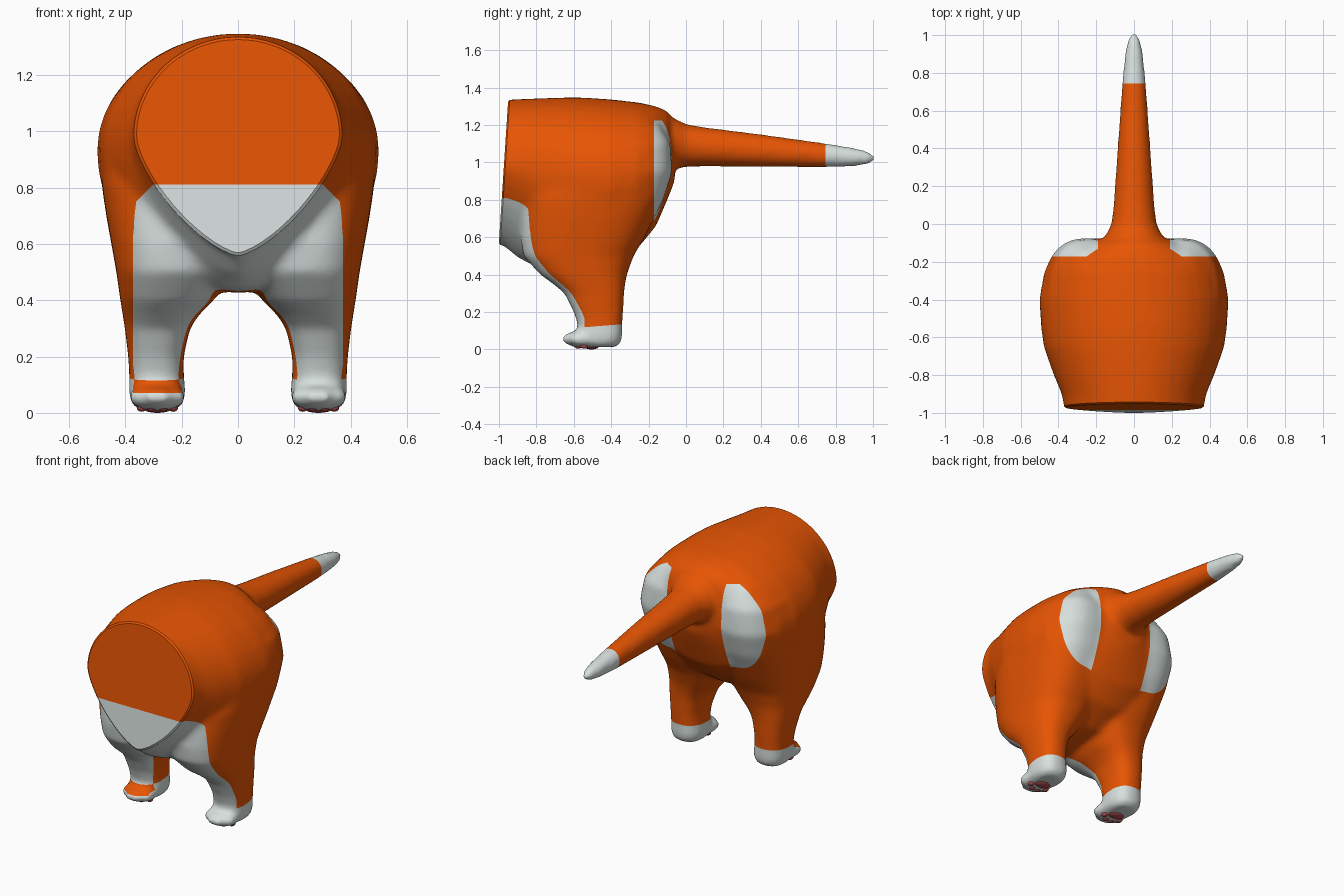
import bpy, bmesh, math
from mathutils import Vector

if "Cube" in bpy.data.objects:
    bpy.data.objects.remove(bpy.data.objects["Cube"])


def material(name, rgb):
    m = bpy.data.materials.new(name)
    m.diffuse_color = (*rgb, 1)
    m.use_nodes = True
    m.node_tree.nodes["Principled BSDF"].inputs["Base Color"].default_value = m.diffuse_color
    return m


ORANGE = material("orange_fur", (0.82, 0.092, 0.001))
WHITE = material("white_fur", (0.68, 0.745, 0.73))
PINK = material("pad_pink", (0.42, 0.07, 0.08))


def spow(v, e):
    return math.copysign(abs(v) ** e, v)


def loft(bm, rings):
    """Skin a list of point rings and close both ends."""
    rows = [[bm.verts.new(p) for p in ring] for ring in rings]
    n = len(rows[0])
    for a, b in zip(rows, rows[1:]):
        for i in range(n):
            bm.faces.new((a[i], a[(i + 1) % n], b[(i + 1) % n], b[i]))
    bm.faces.new(rows[0])
    bm.faces.new(rows[-1])


def angles(n=40):
    return [2 * math.pi * i / n for i in range(n)]


def torso_ring(y, w, top, mid, bot, p):
    pts = []
    for a in angles():
        c, s = math.cos(a), math.sin(a)
        e = 1 if s >= 0 else 2 / p
        h = top - mid if s >= 0 else mid - bot
        pts.append((w * spow(c, e), y, mid + h * spow(s, e)))
    return pts


def leg_ring(side, z, x0, x1, y0, y1):
    e = 2 / 2.5
    return [(side * ((x0 + x1) / 2 + (x1 - x0) / 2 * spow(math.cos(a), e)),
             (y0 + y1) / 2 + (y1 - y0) / 2 * spow(math.sin(a), e), z) for a in angles()]


def tail_ring(y, rx, z, rz):
    return [(rx * math.cos(a), y, z + rz * math.sin(a)) for a in angles(24)]


def blob(bm, centre, size):
    vs = bmesh.ops.create_uvsphere(bm, u_segments=16, v_segments=10, radius=1)["verts"]
    for v in vs:
        v.co = Vector(centre) + Vector(v.co[i] * size[i] for i in range(3))


# half width, top, widest height, bottom and lower roundness along y
TORSO = [(-1.06, .365, 1.33, .98, .555, 1.4), (-.985, .368, 1.333, .98, .56, 1.4),
         (-.9, .383, 1.338, .97, .49, 1.5), (-.8, .425, 1.342, .95, .44, 1.8),
         (-.65, .478, 1.347, .94, .425, 2), (-.55, .492, 1.347, .93, .43, 2),
         (-.4, .502, 1.337, .93, .45, 2), (-.25, .475, 1.32, .94, .55, 2),
         (-.16, .38, 1.3, .97, .66, 2), (-.1, .25, 1.275, 1.0, .8, 2),
         (-.06, .12, 1.22, 1.02, .9, 2)]
# height, inner x, outer x, front y, back y
LEG = [(.012, .215, .355, -.54, -.38), (.03, .195, .378, -.57, -.35),
       (.07, .185, .388, -.58, -.34), (.13, .192, .386, -.578, -.341),
       (.2, .193, .39, -.6, -.336), (.3, .17, .402, -.65, -.331),
       (.35, .137, .41, -.71, -.325), (.4, .085, .418, -.78, -.316),
       (.5, .02, .432, -.87, -.28),
       (.6, 0, .45, -.885, -.22), (.7, 0, .468, -.88, -.17),
       (.8, 0, .483, -.87, -.12), (.95, 0, .492, -.8, -.073),
       (1.1, .02, .455, -.75, -.083), (1.2, .1, .36, -.7, -.14), (1.25, .15, .28, -.6, -.2)]
# y, half width, centre height, half height
TAIL = [(-.2, .16, 1.1, .15), (-.06, .15, 1.1, .135), (0, .12, 1.09, .115),
        (.1, .109, 1.083, .105), (.4, .088, 1.063, .088), (.74, .064, 1.038, .066),
        (.9, .049, 1.028, .05), (.97, .036, 1.024, .038), (1.008, .015, 1.023, .018)]

# Torso, legs, paws and tail blended into one skin
bm = bmesh.new()
loft(bm, [torso_ring(*t) for t in TORSO])
loft(bm, [tail_ring(*t) for t in TAIL])
for s in (-1, 1):
    loft(bm, [leg_ring(s, *t) for t in LEG])
    blob(bm, (s * .286, -.54, .055), (.1, .115, .05))
    for x, y in ((.218, -.575), (.263, -.61), (.309, -.61), (.354, -.575)):
        blob(bm, (s * x, y, .056), (.034, .055, .036))
bmesh.ops.recalc_face_normals(bm, faces=bm.faces[:])
mesh = bpy.data.meshes.new("body")
bm.to_mesh(mesh)
bm.free()
body = bpy.data.objects.new("body", mesh)
bpy.context.collection.objects.link(body)
bpy.context.view_layer.objects.active = body
body.select_set(True)
m = body.modifiers.new("blend", 'REMESH')
m.mode, m.voxel_size = 'VOXEL', 0.014
m = body.modifiers.new("relax", 'SMOOTH')
m.factor, m.iterations = 0.5, 18
for name in ("blend", "relax"):
    bpy.ops.object.modifier_apply(modifier=name)

bm = bmesh.new()
bm.from_mesh(body.data)

# Flat, slightly tilted front end with a softened rim
tilt = Vector((0, -.77, .05)).normalized()
res = bmesh.ops.bisect_plane(bm, geom=bm.verts[:] + bm.edges[:] + bm.faces[:],
                             plane_co=(0, -.943, 1.33), plane_no=tilt, clear_outer=True)
rim = [g for g in res["geom_cut"] if isinstance(g, bmesh.types.BMEdge)]
cap = bmesh.ops.holes_fill(bm, edges=rim, sides=0)["faces"]
bmesh.ops.recalc_face_normals(bm, faces=bm.faces[:])
bmesh.ops.inset_region(bm, faces=cap, thickness=.01, depth=.008)


def cut(co, no, test):
    """Split the faces that pass the test along a plane."""
    faces = [f for f in bm.faces if test(f.calc_center_median())]
    geom = set(faces)
    for f in faces:
        geom.update(f.verts)
        geom.update(f.edges)
    bmesh.ops.bisect_plane(bm, geom=list(geom), plane_co=co, plane_no=no)


# Rear edge of the white chest and leg fronts, as height and y
EDGE = [(.08, -.54), (.2, -.545), (.29, -.575), (.38, -.645), (.46, -.755),
        (.54, -.81), (.64, -.835), (.83, -.85)]


def edge_y(z):
    for (z0, y0), (z1, y1) in zip(EDGE, EDGE[1:]):
        if z <= z1:
            return y0 + (y1 - y0) * (z - z0) / (z1 - z0)
    return EDGE[-1][1]


# Cut the fur colour borders
for (z0, y0), (z1, y1) in zip(EDGE, EDGE[1:]):
    cut((0, y0, z0), (0, z1 - z0, y0 - y1),
        lambda c: z0 - .01 < c.z < z1 + .01 and abs(c.y - edge_y(c.z)) < .06)
cut((0, 0, .81), (0, 0, 1), lambda c: c.y < -.8)
cut((0, .745, 0), (0, 1, 0), lambda c: c.y > .6)
cut((0, -.5, .122), (0, -.08, 1), lambda c: c.z < .2)
cut((0, -.5, .07), (0, 0, 1), lambda c: c.x < 0 and c.z < .12 and c.y < -.5)
cut((0, -.172, 0), (0, 1, 0), lambda c: -.3 < c.y < -.1 and c.z > .6)
for z in (.68, 1.225):
    cut((0, 0, z), (0, 0, 1), lambda c: -.25 < c.y < 0 and abs(c.x) > .1)
for s in (-1, 1):
    cut((s * .19, 0, 0), (1, 0, 0), lambda c: -.25 < c.y < 0 and c.z > .6)
    cut((s * .372, 0, 0), (1, 0, 0), lambda c: c.y < -.5 and c.z < .85)
    cut((s * .372, 0, .74), (s, 0, 1), lambda c: c.y < -.75 and .7 < c.z < .84)


def is_white(c):
    x = abs(c.x)
    if c.y > .745:                                   # tail tip
        return True
    if -.172 < c.y < 0 and x > .19 and .68 < c.z < 1.225:   # rump patches
        return True
    if c.z < .122 + .08 * (c.y + .5):                # paws, one with an orange instep
        return not (c.x < 0 and c.z > .07 and c.y < -.54 and .2 < x < .372)
    return c.z < .81 and x < .372 and x + c.z < 1.112 and c.y < edge_y(c.z)


body.data.materials.clear()
body.data.materials.append(ORANGE)
body.data.materials.append(WHITE)
for f in bm.faces:
    f.smooth = True
    f.material_index = int(is_white(f.calc_center_median()))
bm.to_mesh(body.data)
bm.free()
bpy.ops.object.shade_smooth_by_angle(angle=math.radians(32))

# Paw pads: one broad pad and four toe pads under each foot
for s, label in ((-1, "left"), (1, "right")):
    bm = bmesh.new()
    blob(bm, (s * .286, -.505, .015), (.05, .038, .015))
    for x, y in ((.23, -.545), (.266, -.575), (.306, -.575), (.342, -.545)):
        blob(bm, (s * x, y, .018), (.017, .023, .014))
    for f in bm.faces:
        f.smooth = True
    mesh = bpy.data.meshes.new(label + "_paw_pads")
    bm.to_mesh(mesh)
    bm.free()
    mesh.materials.append(PINK)
    bpy.context.collection.objects.link(bpy.data.objects.new(label + "_paw_pads", mesh))
